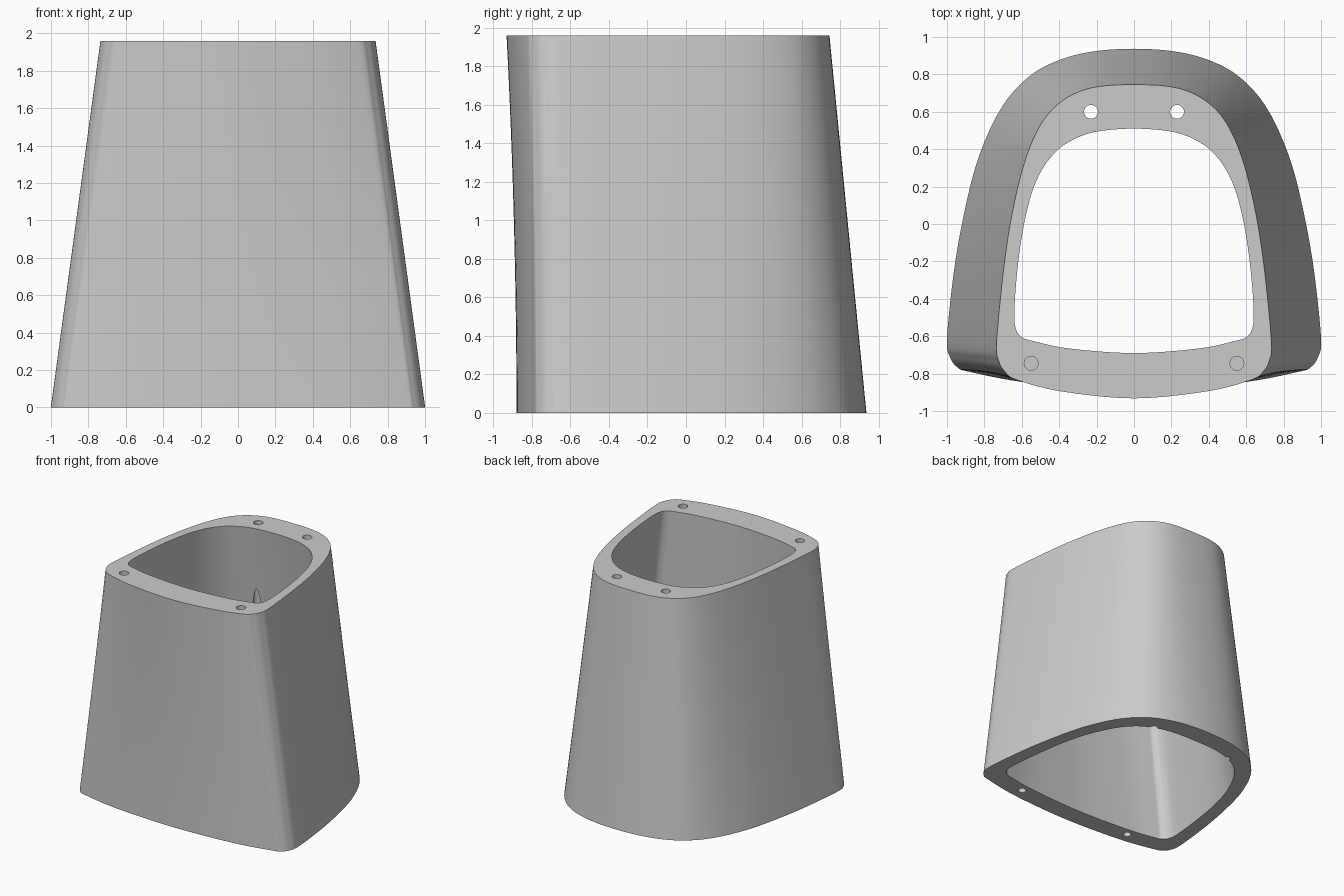
import bpy
import bmesh
import math
from mathutils import Vector

if "Cube" in bpy.data.objects:
    bpy.data.objects.remove(bpy.data.objects["Cube"], do_unlink=True)

HEIGHT = 1.96
LEVELS = 16   # rings from bottom to top
STEPS = 8     # curve samples between profile points

# Half outlines from back centre round to front centre, equal in point count
OUTER_BOTTOM = [(0, .937), (.2, .925), (.36, .89), (.5, .83), (.61, .745), (.7, .635), (.78, .485),
                (.855, .28), (.92, 0), (.965, -.27), (1, -.61), (.985, -.71), (.945, -.765),
                (.88, -.79), (.55, -.85), (0, -.88)]
OUTER_TOP = [(0, .745), (.147, .74), (.265, .718), (.37, .668), (.46, .587), (.528, .477), (.585, .33),
             (.632, .15), (.672, -.06), (.705, -.31), (.735, -.64), (.722, -.735), (.69, -.79),
             (.63, -.832), (.4, -.893), (0, -.932)]
INNER_BOTTOM = [(0, .765), (.18, .76), (.31, .738), (.41, .705), (.515, .64), (.605, .54), (.68, .405),
                (.743, .25), (.797, .04), (.84, -.23), (.867, -.5), (.855, -.58), (.825, -.622),
                (.77, -.642), (.5, -.685), (0, -.71)]
INNER_TOP = [(0, .51), (.16, .5), (.27, .475), (.37, .425), (.44, .362), (.495, .285), (.54, .185),
             (.575, .06), (.605, -.1), (.628, -.29), (.64, -.48), (.63, -.565), (.6, -.605),
             (.55, -.623), (.35, -.665), (0, -.69)]


def outline(half):
    """Mirror a half outline and smooth it into a closed loop."""
    pts = [Vector(p) for p in half]
    pts += [Vector((-p.x, p.y)) for p in reversed(pts[1:-1])]
    n, loop = len(pts), []
    for i in range(n):
        a, b, c, d = (pts[(i + k) % n] for k in (-1, 0, 1, 2))
        for s in range(STEPS):
            t = s / STEPS
            loop.append(0.5 * (2 * b + (c - a) * t + (2 * a - 5 * b + 4 * c - d) * t ** 2
                               + (3 * b - a - 3 * c + d) * t ** 3))
    return loop


def wall(bm, bottom, top, bow):
    """Loft rings of vertices; the front bows gently outward near the top."""
    rings = []
    for k in range(LEVELS + 1):
        t = k / LEVELS
        ring = []
        for p, q in zip(bottom, top):
            v = p.lerp(q, t)
            front = min(1, max(0, (-v.y - 0.7) / 0.15))
            ring.append(bm.verts.new((v.x, v.y + bow * front * (t - t * t), t * HEIGHT)))
        rings.append(ring)
    for a, b in zip(rings, rings[1:]):
        bridge(bm, a, b)
    return rings


def bridge(bm, a, b):
    n = len(a)
    for i in range(n):
        j = (i + 1) % n
        bm.faces.new((a[i], a[j], b[j], b[i]))


# Tapered hollow shell
bm = bmesh.new()
outer = wall(bm, outline(OUTER_BOTTOM), outline(OUTER_TOP), 0.05)
inner = wall(bm, outline(INNER_BOTTOM), outline(INNER_TOP), 0)
bridge(bm, outer[0], inner[0])
bridge(bm, outer[-1], inner[-1])
bmesh.ops.recalc_face_normals(bm, faces=bm.faces)
mesh = bpy.data.meshes.new("tapered_shell")
bm.to_mesh(mesh)
bm.free()
shell = bpy.data.objects.new("tapered_shell", mesh)
bpy.context.collection.objects.link(shell)

grey = bpy.data.materials.new("plain grey")
grey.use_nodes = True
colour = (0.6, 0.6, 0.6, 1)
grey.diffuse_color = colour
grey.node_tree.nodes["Principled BSDF"].inputs["Base Color"].default_value = colour
mesh.materials.append(grey)

# Screw holes: x, y, radius, lowest z, highest z (mirrored left and right)
HOLES = [(.23, .6, .037, .4, 2.1), (.55, -.745, .037, 1.6, 2.1),
         (.555, -.75, .032, -.1, .35), (.385, .705, .034, -.1, .35)]
bm = bmesh.new()
for x, y, radius, low, high in HOLES:
    for side in (-1, 1):
        made = bmesh.ops.create_cone(bm, cap_ends=True, segments=32, radius1=radius,
                                     radius2=radius, depth=high - low)
        bmesh.ops.translate(bm, verts=made["verts"], vec=(side * x, y, (low + high) / 2))
cut_mesh = bpy.data.meshes.new("hole_cutter")
bm.to_mesh(cut_mesh)
bm.free()
cut_mesh.materials.append(grey)
cutter = bpy.data.objects.new("hole_cutter", cut_mesh)
cutter.hide_render = True
bpy.context.collection.objects.link(cutter)

drill = shell.modifiers.new("screw_holes", "BOOLEAN")
drill.operation = "DIFFERENCE"
drill.solver = "EXACT"
drill.object = cutter
bpy.ops.object.select_all(action="DESELECT")
bpy.context.view_layer.objects.active = shell
shell.select_set(True)
bpy.ops.object.modifier_apply(modifier=drill.name)
bpy.data.objects.remove(cutter, do_unlink=True)
bpy.ops.object.shade_smooth_by_angle(angle=math.radians(30))
